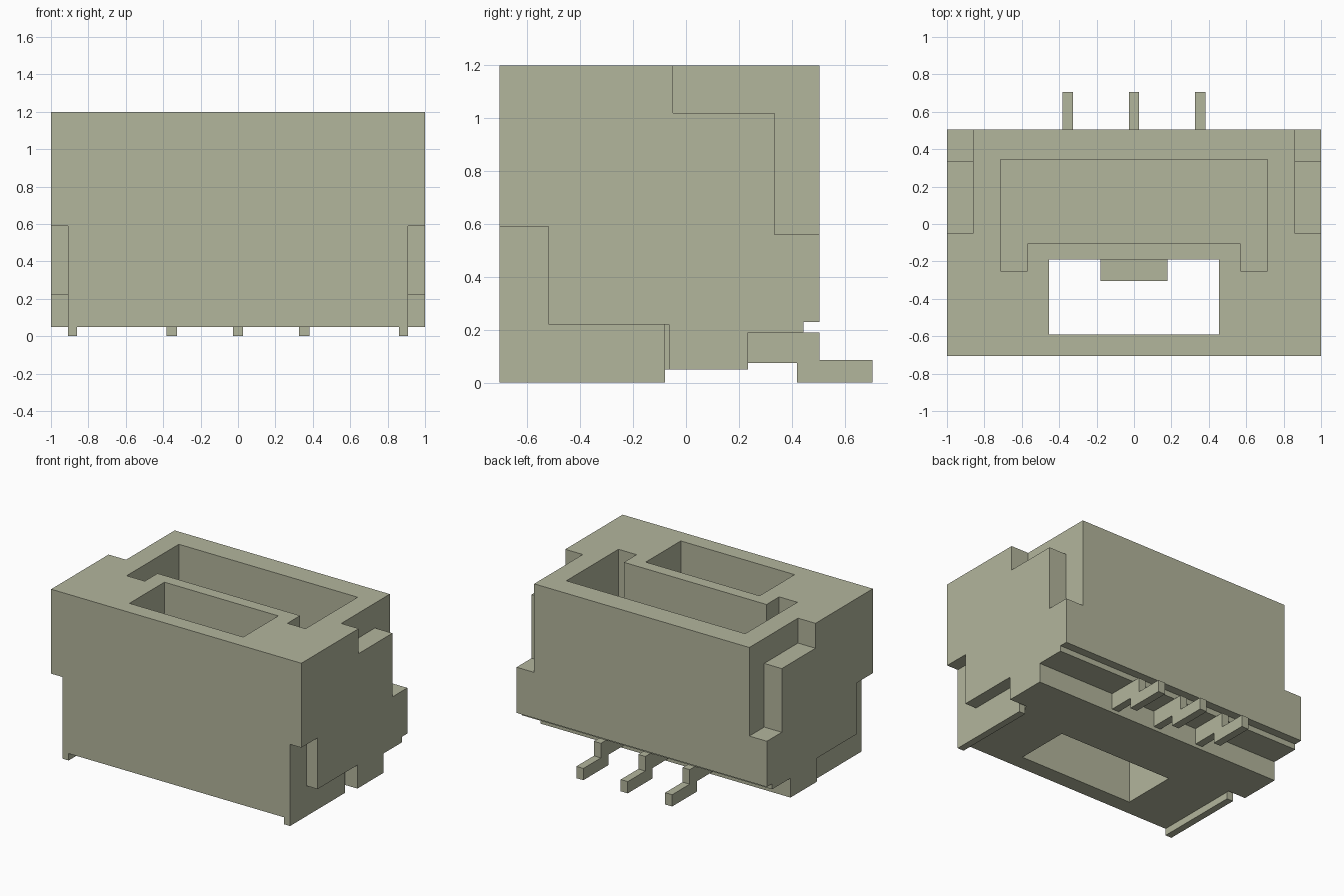
import bpy, bmesh
from mathutils import Vector

if "Cube" in bpy.data.objects:
    bpy.data.objects.remove(bpy.data.objects["Cube"], do_unlink=True)

plastic = bpy.data.materials.new("pale olive plastic")
plastic.use_nodes = True
colour = (0.45, 0.465, 0.335, 1)
plastic.diffuse_color = colour
plastic.node_tree.nodes["Principled BSDF"].inputs["Base Color"].default_value = colour


def prism(name, outline, low, high, axis="x"):
    """Extrude a (y, z) outline along x, or an (x, y) outline along z."""
    bm = bmesh.new()
    place = (lambda a, b: (low, a, b)) if axis == "x" else (lambda a, b: (a, b, low))
    face = bm.faces.new([bm.verts.new(place(a, b)) for a, b in outline])
    out = bmesh.ops.extrude_face_region(bm, geom=[face])
    step = Vector((high - low, 0, 0)) if axis == "x" else Vector((0, 0, high - low))
    bmesh.ops.translate(bm, vec=step,
                        verts=[g for g in out["geom"] if isinstance(g, bmesh.types.BMVert)])
    bmesh.ops.recalc_face_normals(bm, faces=bm.faces)
    mesh = bpy.data.meshes.new(name)
    bm.to_mesh(mesh)
    bm.free()
    mesh.materials.append(plastic)
    ob = bpy.data.objects.new(name, mesh)
    bpy.context.collection.objects.link(ob)
    return ob


def rect(a0, b0, a1, b1):
    return [(a0, b0), (a1, b0), (a1, b1), (a0, b1)]


def cut(target, cutter):
    mod = target.modifiers.new("cut", "BOOLEAN")
    mod.operation = "DIFFERENCE"
    mod.solver = "EXACT"
    mod.object = cutter
    bpy.context.view_layer.objects.active = target
    bpy.ops.object.modifier_apply(modifier=mod.name)
    bpy.data.objects.remove(cutter, do_unlink=True)


FRONT, BACK, TOP, FLOOR = -0.705, 0.505, 1.2, 0.05

# Housing with a stepped underside at the back
housing = prism("housing", [
    (FRONT, FLOOR), (0.235, FLOOR), (0.235, 0.19), (0.445, 0.19),
    (0.445, 0.23), (BACK, 0.23), (BACK, TOP), (FRONT, TOP)], -1, 1)

# Plug cavity with two forward legs, and the latch opening right through
cut(housing, prism("cavity_cutter", [
    (-0.715, -0.25), (-0.57, -0.25), (-0.57, -0.105), (0.57, -0.105),
    (0.57, -0.25), (0.715, -0.25), (0.715, 0.345), (-0.715, 0.345)], 0.3, 1.4, "z"))
cut(housing, prism("latch_opening_cutter", rect(-0.455, -0.59, 0.455, -0.19), -0.2, 1.4, "z"))

# Notches in both sides: upper back, lower front, and the slot behind each pad
back_notch = [(-0.05, 1.02), (0.335, 1.02), (0.335, 0.56), (0.8, 0.56), (0.8, 1.4), (-0.05, 1.4)]
front_notch = [(-0.9, -0.2), (-0.065, -0.2), (-0.065, 0.22), (-0.52, 0.22), (-0.52, 0.59), (-0.9, 0.59)]
pad_slot = rect(-0.08, -0.2, -0.065, 0.22)
for side in (-1, 1):
    for outline, depth in ((back_notch, 0.86), (front_notch, 0.91), (pad_slot, 0.86)):
        cut(housing, prism("notch_cutter", outline, *sorted((side * depth, side * 1.2))))

# Latch catch inside the opening
prism("latch_catch", rect(-0.305, 0.55, -0.15, 0.85), -0.18, 0.18)

# Solder pads under the sides
for side, name in ((-1, "right_pad"), (1, "left_pad")):
    prism(name, rect(FRONT, 0, -0.08, FLOOR), *sorted((side * 0.86, side * 0.91)))

# Bent contact pins
pin = [(0.235, 0.075), (0.42, 0.075), (0.42, 0), (0.705, 0),
       (0.705, 0.085), (BACK, 0.085), (BACK, 0.19), (0.235, 0.19)]
for x, name in ((-0.355, "right_pin"), (0, "middle_pin"), (0.355, "left_pin")):
    prism(name, pin, x - 0.028, x + 0.028)
